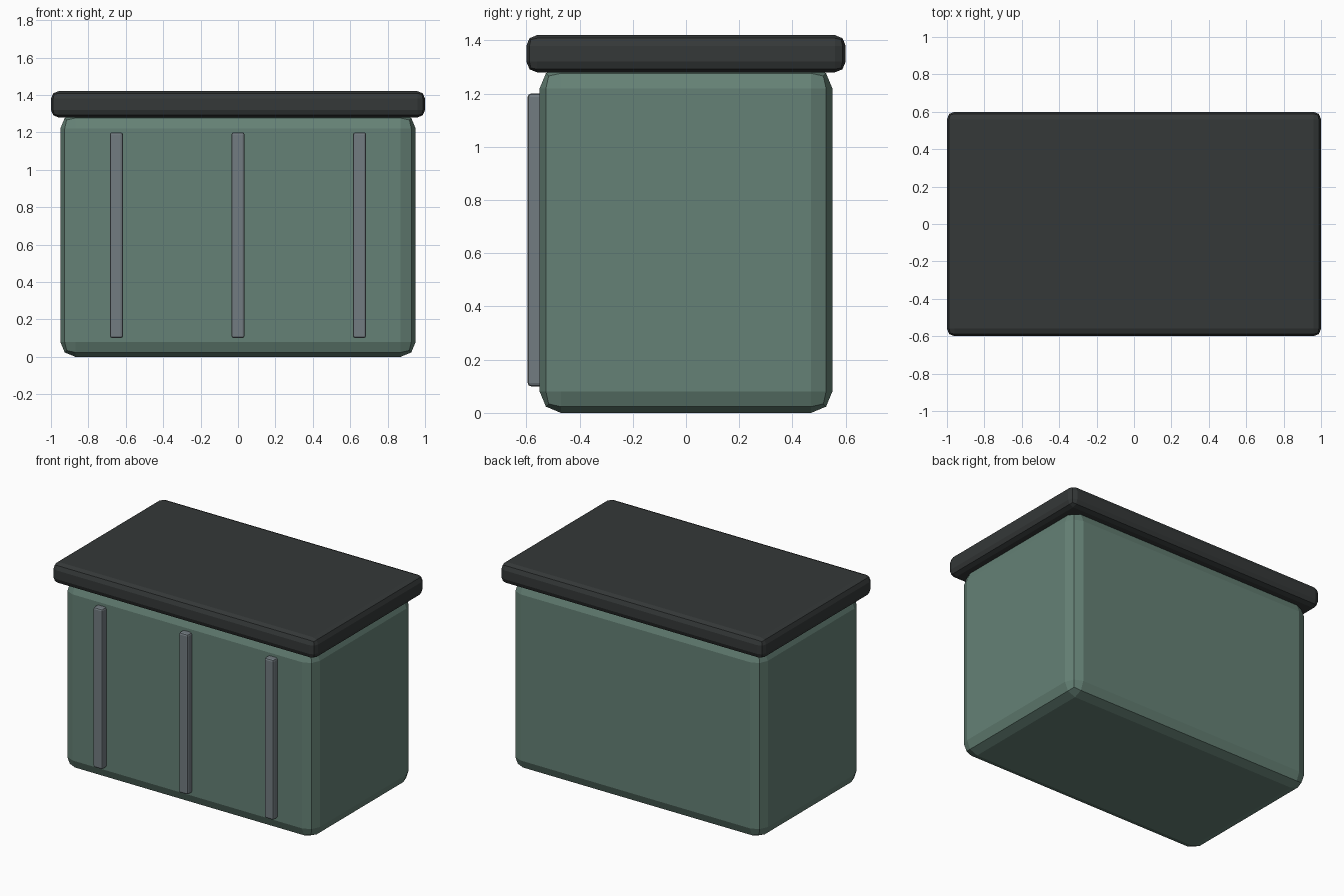
import bpy

if "Cube" in bpy.data.objects:
    bpy.data.objects.remove(bpy.data.objects["Cube"])


def material(name, rgb):
    mat = bpy.data.materials.new(name)
    mat.diffuse_color = (*rgb, 1)
    mat.use_nodes = True
    mat.node_tree.nodes["Principled BSDF"].inputs["Base Color"].default_value = mat.diffuse_color
    return mat


def box(name, center, size, bevel, segments, mat):
    bpy.ops.mesh.primitive_cube_add(size=1, location=center)
    obj = bpy.context.object
    obj.name = name
    obj.scale = size
    bpy.ops.object.transform_apply(location=False, rotation=False, scale=True)
    mod = obj.modifiers.new("edge_bevel", 'BEVEL')
    mod.width = bevel
    mod.segments = segments
    obj.data.materials.append(mat)
    return obj


green = material("green_paint", (0.13, 0.22, 0.18))
dark = material("dark_lid", (0.035, 0.04, 0.04))
grey = material("grey_metal", (0.17, 0.20, 0.22))

# Container body, its top edge tucked slightly into the lid
box("body", (0, 0, 0.65), (1.9, 1.1, 1.3), 0.08, 2, green)

# Overhanging lid
box("lid", (0, 0, 1.35), (2.0, 1.2, 0.14), 0.04, 2, dark)

# Vertical ribs on the front
for side, x in (("left", -0.65), ("middle", 0), ("right", 0.65)):
    box(f"front_rib_{side}", (x, -0.56, 0.65), (0.07, 0.07, 1.1), 0.012, 2, grey)
